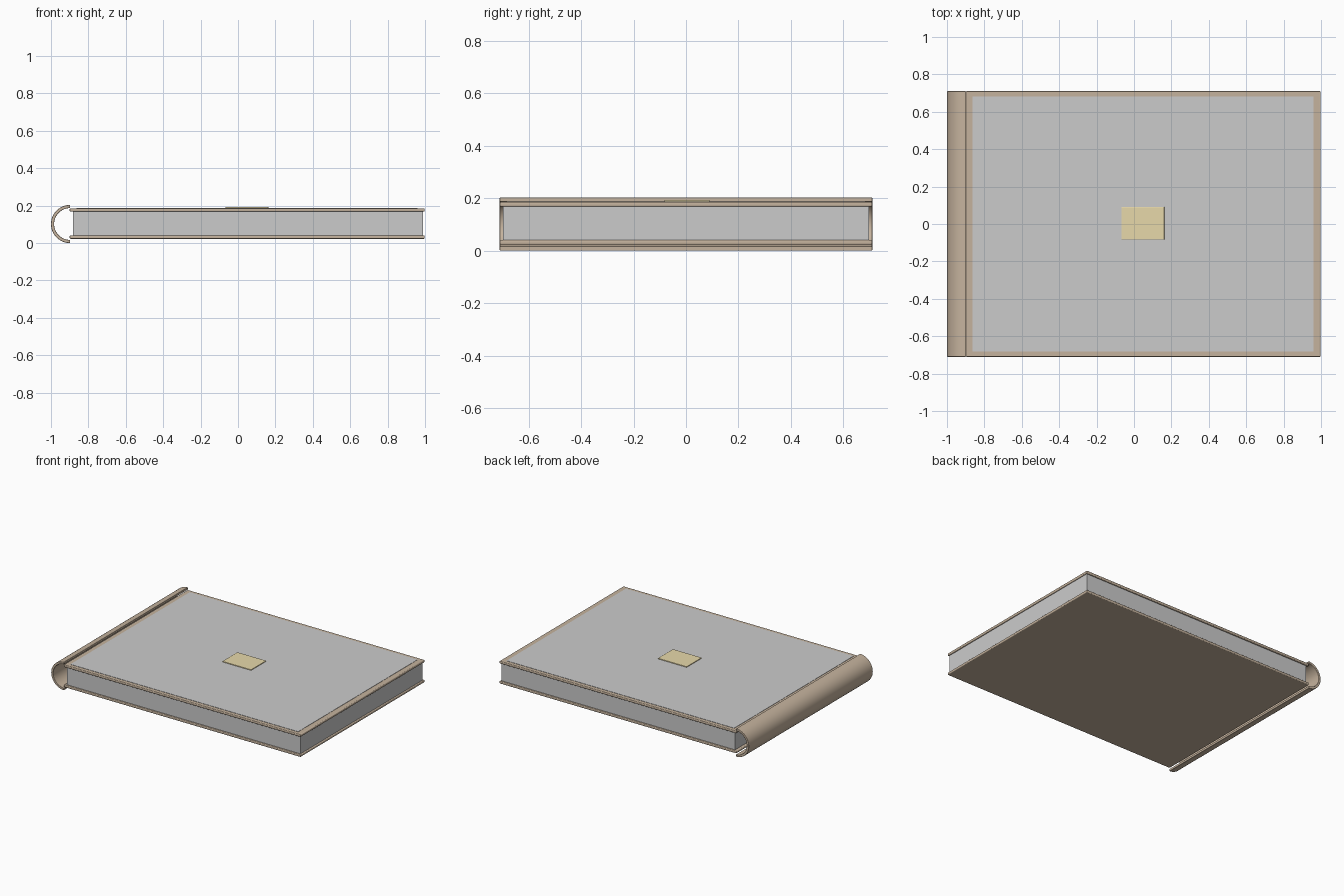
import bpy, bmesh, math

if "Cube" in bpy.data.objects:
    bpy.data.objects.remove(bpy.data.objects["Cube"])


def material(name, color):
    m = bpy.data.materials.new(name)
    m.diffuse_color = (*color, 1)
    m.use_nodes = True
    m.node_tree.nodes["Principled BSDF"].inputs["Base Color"].default_value = m.diffuse_color
    return m


leather = material("tan_leather", (0.56, 0.45, 0.34))
paper = material("paper", (0.88, 0.87, 0.85))
cloth = material("grey_cloth", (0.55, 0.55, 0.55))
brass = material("pale_gold", (0.80, 0.69, 0.40))


def finish(obj, mat, bevel):
    obj.data.materials.append(mat)
    if bevel:
        mod = obj.modifiers.new("Bevel", "BEVEL")
        mod.width = bevel
        mod.segments = 3
        mod.limit_method = 'ANGLE'
        mod.angle_limit = math.radians(40)
    bpy.ops.object.select_all(action='DESELECT')
    obj.select_set(True)
    bpy.context.view_layer.objects.active = obj
    bpy.ops.object.shade_smooth_by_angle(angle=math.radians(35))
    return obj


def box(name, x, y, z, mat, bevel=0):
    """Box from (min, max) ranges along each axis."""
    bpy.ops.mesh.primitive_cube_add(size=1)
    obj = bpy.context.object
    obj.name = name
    for v in obj.data.vertices:
        v.co = [r[0] + (c + 0.5) * (r[1] - r[0]) for c, r in zip(v.co, (x, y, z))]
    return finish(obj, mat, bevel)


def arch(name, cx, cz, r_out, r_in, half_y, mat, steps=32):
    """Half tube open towards +x, running along y."""
    angles = [math.pi / 2 + math.pi * i / steps for i in range(steps + 1)]
    outline = [(r_out, a) for a in angles] + [(r_in, a) for a in reversed(angles)]
    bm = bmesh.new()
    rings = []
    for y in (-half_y, half_y):
        rings.append([bm.verts.new((cx + r * math.cos(a), y, cz + r * math.sin(a)))
                      for r, a in outline])
    front, back = rings
    n = len(outline)
    for i in range(n):
        j = (i + 1) % n
        bm.faces.new((front[i], front[j], back[j], back[i]))
    for ring in rings:
        for i in range(steps):
            bm.faces.new((ring[i], ring[i + 1], ring[n - 2 - i], ring[n - 1 - i]))
    bmesh.ops.recalc_face_normals(bm, faces=bm.faces)
    mesh = bpy.data.meshes.new(name)
    bm.to_mesh(mesh)
    bm.free()
    obj = bpy.data.objects.new(name, mesh)
    bpy.context.collection.objects.link(obj)
    return finish(obj, mat, 0.003)


# Rounded hollow spine
arch("spine", -0.898, 0.102, 0.102, 0.085, 0.71, leather)

# Two cover boards
for name, z in (("back_cover", (0.023, 0.041)), ("front_cover", (0.168, 0.186))):
    box(name, (-0.9, 0.998), (-0.71, 0.71), z, leather, 0.005)

# Page block
box("pages", (-0.882, 0.989), (-0.698, 0.698), (0.040, 0.169), paper)

# Inset panel and name plate on the front cover
box("cover_panel", (-0.864, 0.96), (-0.683, 0.683), (0.180, 0.188), cloth)
box("cover_plate", (-0.068, 0.162), (-0.082, 0.09), (0.185, 0.193), brass, 0.001)
